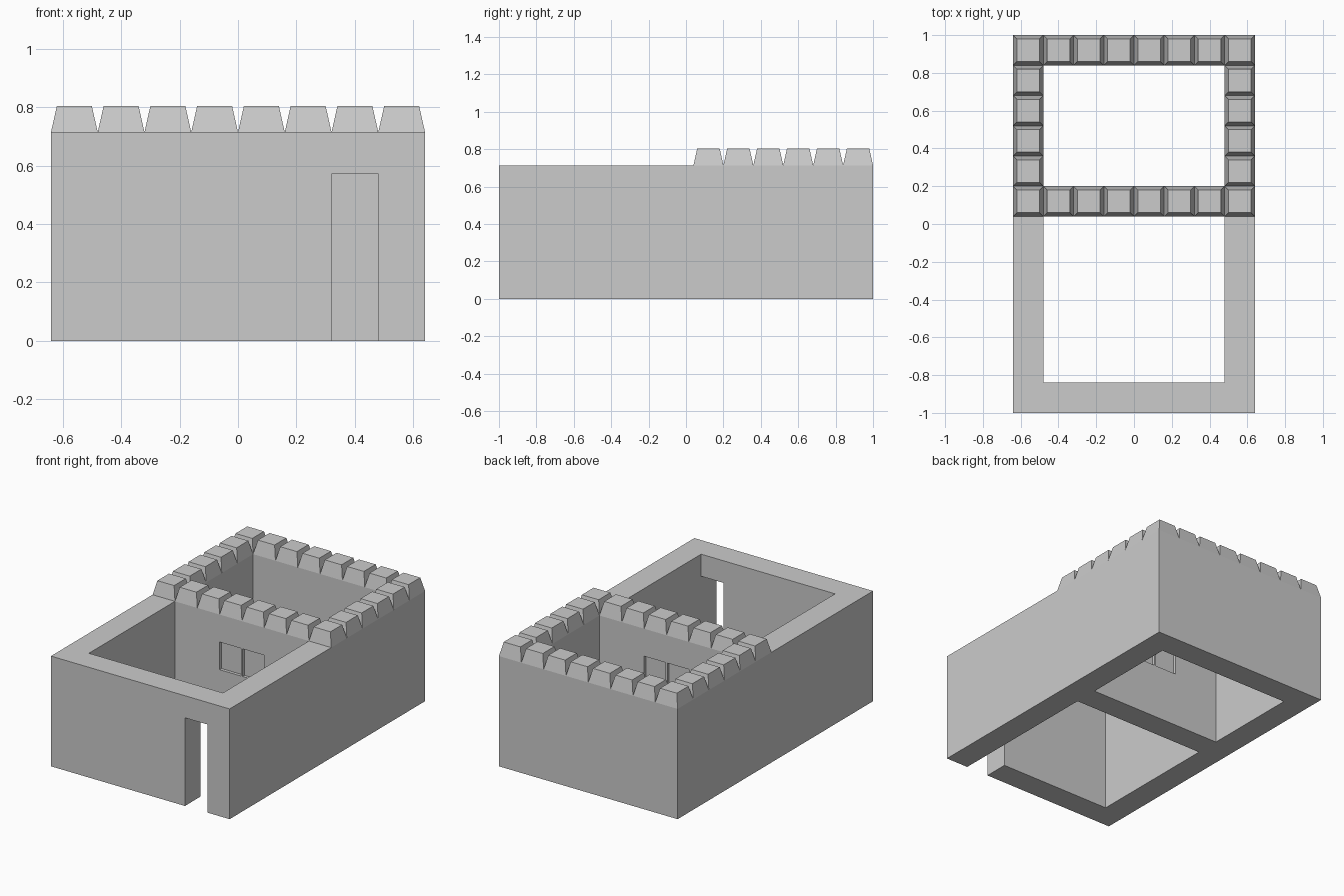
import bpy, bmesh
from mathutils import Vector

cube = bpy.data.objects.get("Cube")
if cube:
    bpy.data.objects.remove(cube, do_unlink=True)

UNIT = 0.16            # wall thickness and battlement width
HALF_X, HALF_Y = 4 * UNIT, 1.0
WALL_H, TOTAL_H = 0.714, 0.803
DIVIDER_Y = HALF_Y - 6 * UNIT

stone = bpy.data.materials.new("grey stone")
stone.use_nodes = True
colour = (0.6, 0.6, 0.6, 1)
stone.diffuse_color = colour
stone.node_tree.nodes["Principled BSDF"].inputs["Base Color"].default_value = colour


def add_block(bm, lo, hi, taper=0.0):
    """Box between two corners, its top drawn in by taper on every side."""
    lo, hi = Vector(lo), Vector(hi)
    mid, size = (lo + hi) / 2, hi - lo
    for v in bmesh.ops.create_cube(bm, size=1)["verts"]:
        inset = taper if v.co.z > 0 else 0
        v.co = Vector((mid.x + v.co.x * (size.x - 2 * inset),
                       mid.y + v.co.y * (size.y - 2 * inset),
                       mid.z + v.co.z * size.z))


def make_object(name, bm):
    mesh = bpy.data.meshes.new(name)
    bm.to_mesh(mesh)
    bm.free()
    mesh.materials.append(stone)
    obj = bpy.data.objects.new(name, mesh)
    bpy.context.collection.objects.link(obj)
    return obj


def cut(target, lo, hi):
    bm = bmesh.new()
    add_block(bm, lo, hi)
    cutter = make_object("cutter", bm)
    cutter.hide_render = True
    mod = target.modifiers.new("cut", "BOOLEAN")
    mod.operation, mod.solver, mod.object = "DIFFERENCE", "EXACT", cutter
    bpy.context.view_layer.objects.active = target
    bpy.ops.object.modifier_apply(modifier=mod.name)
    bpy.data.objects.remove(cutter, do_unlink=True)


# Walls: one solid block with two open rooms cut right through
bm = bmesh.new()
add_block(bm, (-HALF_X, -HALF_Y, 0), (HALF_X, HALF_Y, WALL_H))
walls = make_object("walls", bm)
inner = HALF_X - UNIT
for y0, y1 in ((-HALF_Y + UNIT, DIVIDER_Y), (DIVIDER_Y + UNIT, HALF_Y - UNIT)):
    cut(walls, (-inner, y0, -0.1), (inner, y1, 1))

# Doorway through the front wall
cut(walls, (2 * UNIT, -1.1, -0.1), (3 * UNIT, -0.8, 0.571))

# Shallow two-pane window on both faces of the dividing wall
for face_y in (DIVIDER_Y, DIVIDER_Y + UNIT):
    for x0, x1 in ((-UNIT, -0.006), (0.006, UNIT)):
        cut(walls, (x0, face_y - 0.02, 0.357), (x1, face_y + 0.02, 0.536))

# Battlements around the rear room
bm = bmesh.new()
for i in range(8):
    for j in range(6):
        if i in (0, 7) or j in (0, 5):
            x, y = -HALF_X + i * UNIT, DIVIDER_Y + j * UNIT
            add_block(bm, (x, y, WALL_H), (x + UNIT, y + UNIT, TOTAL_H), 0.02)
make_object("battlements", bm)
